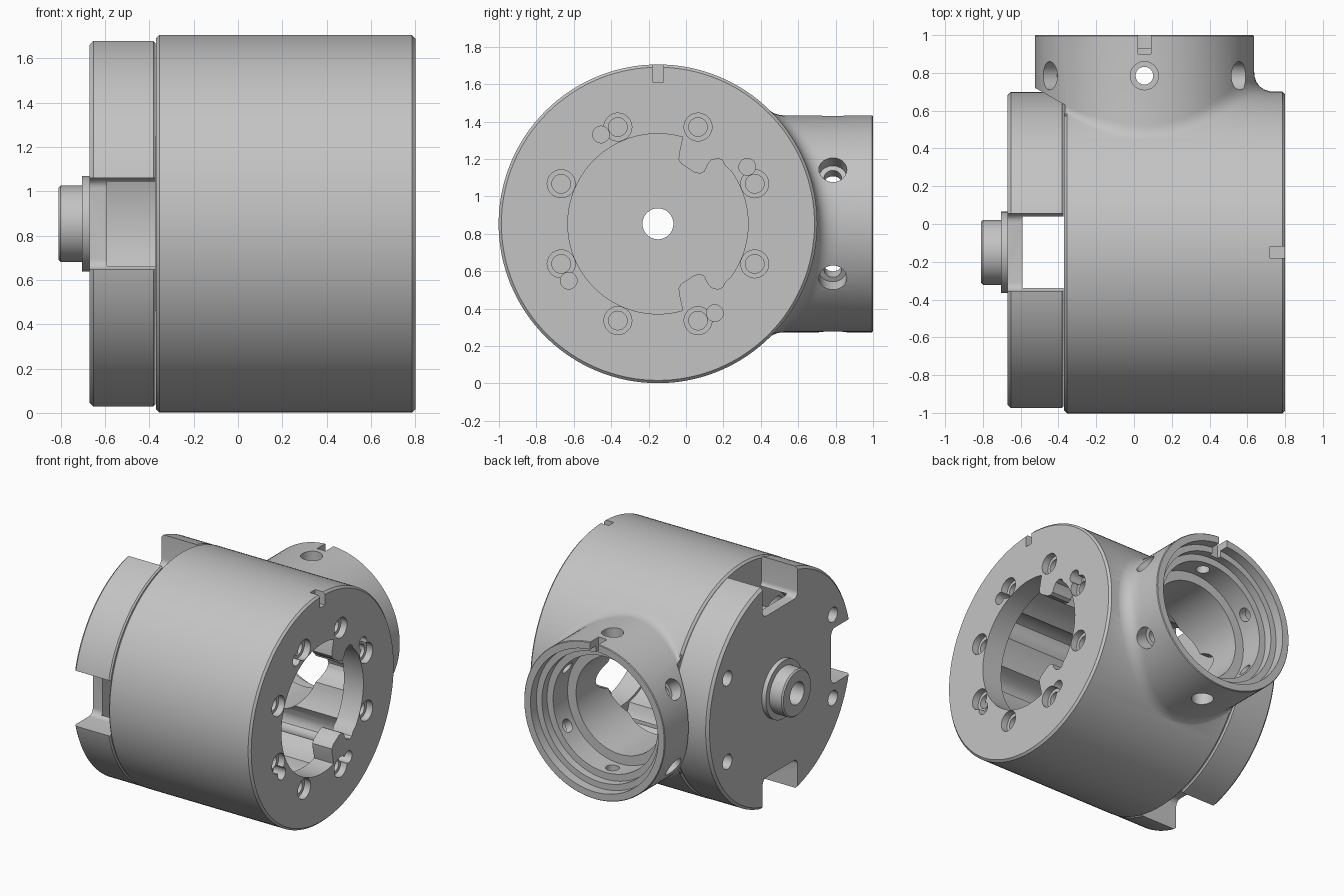
import bpy, bmesh
from math import sin, cos, pi, radians, sqrt, acos, tan
from mathutils import Vector

cube = bpy.data.objects.get("Cube")
if cube:
    bpy.data.objects.remove(cube)

CY, CZ = -0.15, 0.853          # main axis, running along x
BX = 0.055                     # branch axis, running along y
R_MAIN, R_BRANCH = 0.852, 0.58
X, Y = Vector((1, 0, 0)), Vector((0, 1, 0))
HUB = Vector((0, CY, CZ))
PORT = Vector((BX, 0, CZ))


def loft(name, rings):
    """Closed solid through a list of equal-length point rings."""
    bm = bmesh.new()
    loops = [[bm.verts.new(p) for p in ring] for ring in rings]
    n = len(loops[0])
    for a, b in zip(loops, loops[1:]):
        for i in range(n):
            j = (i + 1) % n
            bm.faces.new((a[i], a[j], b[j], b[i]))
    bm.faces.new(loops[0])
    bm.faces.new(loops[-1])
    bmesh.ops.recalc_face_normals(bm, faces=bm.faces)
    mesh = bpy.data.meshes.new(name)
    bm.to_mesh(mesh)
    bm.free()
    obj = bpy.data.objects.new(name, mesh)
    bpy.context.collection.objects.link(obj)
    return obj


def lathe(name, origin, axis, profile, n=96):
    """Turn (radius, distance along axis) pairs about an axis."""
    q = axis.to_track_quat('Z', 'Y')
    return loft(name, [[origin + q @ Vector((r * cos(2 * pi * i / n), r * sin(2 * pi * i / n), h))
                        for i in range(n)] for r, h in profile])


def along_x(name, outline, x0, x1):
    return loft(name, [[p + X * x for p in outline] for x in (x0, x1)])


def box(name, lo, hi):
    return along_x(name, [Vector((0, y, z)) for y, z in
                          ((lo[1], lo[2]), (hi[1], lo[2]), (hi[1], hi[2]), (lo[1], hi[2]))], lo[0], hi[0])


def combine(target, tool, operation='DIFFERENCE'):
    mod = target.modifiers.new("combine", 'BOOLEAN')
    mod.operation = operation
    mod.solver = 'EXACT'
    mod.object = tool
    bpy.context.view_layer.objects.active = target
    bpy.ops.object.modifier_apply(modifier=mod.name)
    bpy.data.objects.remove(tool)


def hub_point(angle, radius):
    return HUB + Vector((0, radius * cos(angle), radius * sin(angle)))


# Main drum with chamfered rims
body = lathe("main_body", HUB, X, [(0.837, -0.37), (R_MAIN, -0.355), (R_MAIN, 0.785), (0.837, 0.80)], 128)


# Side branch, flared with a fillet that narrows where the surfaces meet at a shallow angle
def drum_y(dz):
    return CY + sqrt(R_MAIN ** 2 - dz ** 2)


def branch_ring(u, n=96):
    ring = []
    for i in range(n):
        t = 2 * pi * i / n
        tilt = R_BRANCH * sin(t) ** 2 / R_MAIN
        reach = tan(acos(tilt) / 2) * (0.02 + 0.1 * min(1, max(0, (cos(t) + 0.8) / 0.5)))
        foot = R_BRANCH + reach * sqrt(1 - tilt ** 2)
        corner = drum_y(R_BRANCH * sin(t))
        r = (1 - u) ** 2 * foot + (1 - (1 - u) ** 2) * R_BRANCH
        y = ((1 - u) ** 2 * drum_y(foot * sin(t)) + 2 * u * (1 - u) * corner
             + u * u * (corner + reach) - 0.003)
        ring.append(Vector((BX + r * cos(t), y, CZ + r * sin(t))))
    return ring


def flat_ring(source, y, scale=1.0):
    return [Vector((BX + (p.x - BX) * scale, y, CZ + (p.z - CZ) * scale)) for p in source]


steps = [branch_ring(k / 6) for k in range(7)]
branch = loft("branch", [flat_ring(steps[0], 0.2)] + steps
              + [flat_ring(steps[-1], 0.995), flat_ring(steps[-1], 1.0, 0.992)])

# Slanted underside where the branch overhangs the end cap
outline = [(-0.365, 0), (-0.365, 0.63), (-0.54, 0.73), (-0.9, 0.73), (-0.9, 0)]
combine(branch, loft("undercut", [[Vector((x, y, z)) for x, y in outline] for z in (0, 2)]))
combine(body, branch, 'UNION')

# Inner cavity with scalloped pockets between the screw ribs
cavity = [hub_point(a, 0.5 + 0.12 * max(0, cos(8 * a))) for a in (2 * pi * i / 128 for i in range(128))]
combine(body, along_x("cavity", cavity, -0.4, 0.64))

# Round front opening with two mirrored inward lugs
lug = [(0.36, 0.31), (0.345, 0.34), (0.32, 0.35), (0.285, 0.34), (0.265, 0.315), (0.25, 0.28),
       (0.225, 0.268), (0.195, 0.275), (0.125, 0.32), (0.11, 0.345), (0.115, 0.385)]
upper = [HUB + Vector((0, y, z)) for y, z in lug]
lower = [HUB + Vector((0, y, -z)) for y, z in reversed(lug)]
arc = [hub_point(radians(a), 0.482) for a in range(74, 287, 4)]
nose = [hub_point(radians(a), 0.482) for a in range(-36, 37, 4)]
combine(body, along_x("opening", nose + upper + arc + lower, 0.6, 0.85))

# Stepped bore of the branch
combine(body, lathe("bore", PORT, Y, [(0.36, 0.0), (0.36, 0.7), (0.43, 0.7), (0.43, 0.87),
                                      (0.48, 0.87), (0.48, 0.93), (0.525, 0.93), (0.525, 1.1)]))

# Counterbored screw holes and pin holes in the front face
for k in range(8):
    combine(body, lathe("screw_hole", hub_point(radians(22.5 + 45 * k), 0.56), X,
                        [(0.05, 0.5), (0.05, 0.75), (0.075, 0.75), (0.075, 0.85)], 24))
for k in range(4):
    combine(body, lathe("pin_hole", hub_point(radians(32.5 + 90 * k), 0.566), X,
                        [(0.045, 0.7), (0.045, 0.85)], 20))

# Six radial holes around the branch
for k in range(6):
    a = radians(30 + 60 * k)
    combine(body, lathe("radial_hole", PORT + Y * 0.785, Vector((cos(a), 0, sin(a))),
                        [(0.047, 0.38), (0.047, 0.49), (0.075, 0.49), (0.075, 0.7)], 24))

# Alignment notches on the drum and the branch
combine(body, box("drum_notch", (0.72, -0.18, 1.61), (0.9, -0.12, 1.8)))
combine(body, box("branch_notch", (BX - 0.035, 0.9, 1.26), (BX + 0.035, 1.1, 1.5)))

# End cap with its flange and drive boss
cap = lathe("end_cap", HUB, X, [(0.84, -0.372), (0.85, -0.382), (0.85, -0.652), (0.832, -0.67),
                                (0.215, -0.67), (0.215, -0.703), (0.172, -0.703), (0.172, -0.80),
                                (0.162, -0.81)], 128)
combine(cap, lathe("cap_cavity", HUB, X, [(0.64, -0.59), (0.64, -0.3)]))
combine(cap, lathe("shaft_hole", HUB, X, [(0.083, -0.9), (0.083, -0.5)], 32))

# Top, bottom and front slots with rounded floors through the cap wall
HALF, FLOOR, CORNER = 0.206, 0.6, 0.045
half_slot = [(HALF, 1.0)] + [(HALF - CORNER + CORNER * cos(radians(a)), FLOOR + CORNER - CORNER * sin(radians(a)))
                             for a in range(0, 91, 15)]
slot = half_slot + [(-u, v) for u, v in reversed(half_slot)]
for du, dv in (((1, 0), (0, 1)), ((1, 0), (0, -1)), ((0, 1), (-1, 0))):
    points = [HUB + Vector((0, u * du[0] + v * dv[0], u * du[1] + v * dv[1])) for u, v in slot]
    combine(cap, along_x("slot", points, -0.9, -0.2))

# Four cap screw holes
for sy in (-1, 1):
    for sz in (-1, 1):
        combine(cap, lathe("cap_hole", HUB + Vector((0, 0.62 * sy, 0.31 * sz)), X,
                           [(0.055, -0.8), (0.055, -0.45)], 24))

# One grey metal for everything
metal = bpy.data.materials.new("grey_metal")
metal.use_nodes = True
grey = (0.55, 0.55, 0.55, 1)
metal.diffuse_color = grey
metal.node_tree.nodes["Principled BSDF"].inputs["Base Color"].default_value = grey

bpy.ops.object.select_all(action='DESELECT')
for obj in (body, cap):
    obj.data.materials.clear()
    obj.data.materials.append(metal)
    obj.select_set(True)
bpy.context.view_layer.objects.active = body
bpy.ops.object.shade_smooth_by_angle(angle=radians(30))
